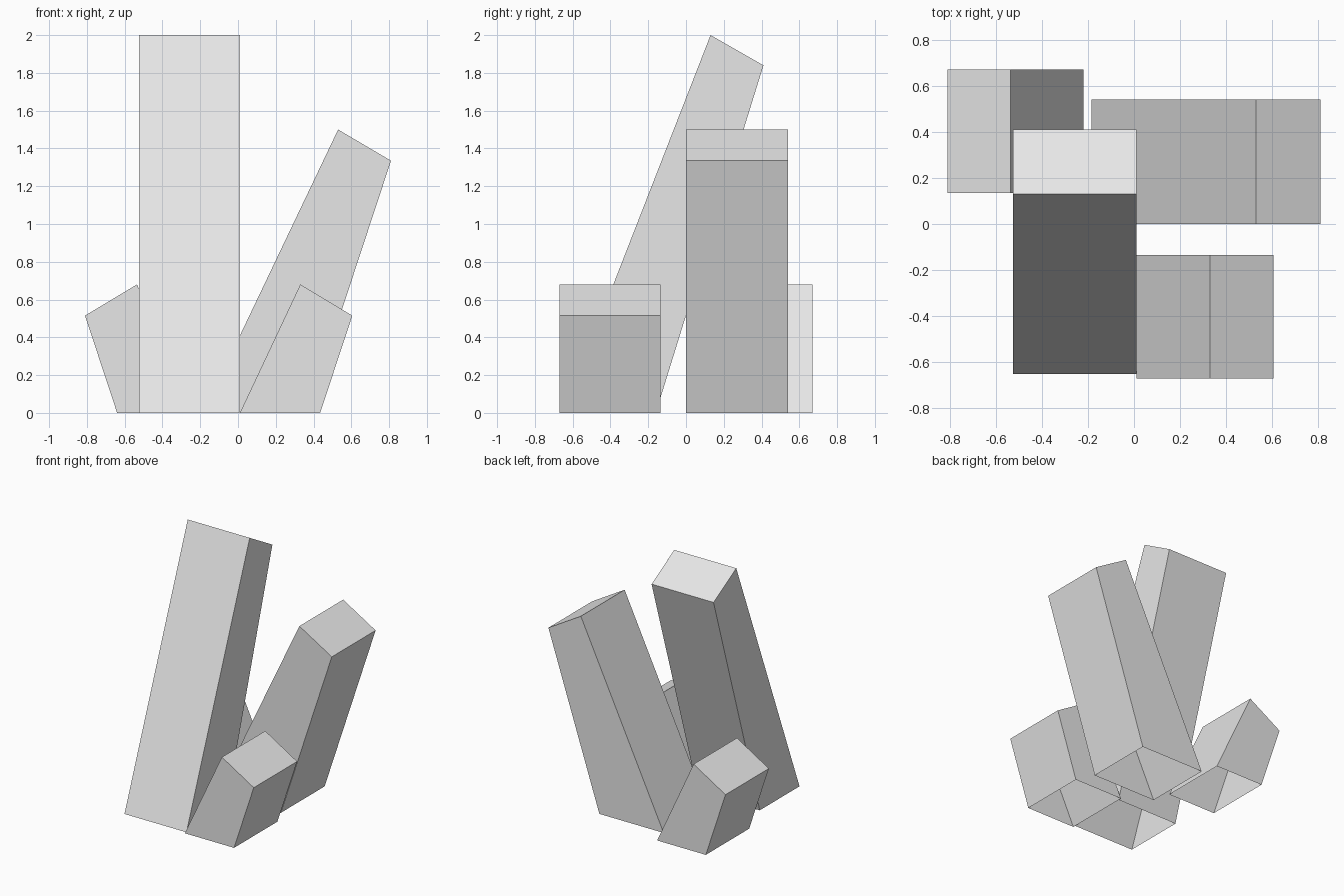
import bpy, bmesh
from mathutils import Vector

cube = bpy.data.objects.get("Cube")
if cube:
    bpy.data.objects.remove(cube, do_unlink=True)

# Single plain stone colour
stone = bpy.data.materials.new("pale_grey_stone")
stone.use_nodes = True
grey = (0.8, 0.8, 0.8, 1.0)
stone.diffuse_color = grey
stone.node_tree.nodes["Principled BSDF"].inputs["Base Color"].default_value = grey


def crystal(name, profile, side, lean):
    """Leaning four-sided shard with a slanted cap and an open foot.
    profile: (distance along lean, height) from upper foot, over the tip, to lower foot.
    side: the two positions across the lean direction."""
    along = Vector(lean)
    across = Vector((abs(along.y), abs(along.x), 0))
    bm = bmesh.new()
    near, far = [[bm.verts.new(along * d + across * s + Vector((0, 0, z)))
                  for d, z in profile] for s in side]
    bm.faces.new(near)
    bm.faces.new(far[::-1])
    # Upper side, cap and under side; the foot stays open
    for i in range(len(profile) - 1):
        bm.faces.new((near[i + 1], near[i], far[i], far[i + 1]))
    bmesh.ops.recalc_face_normals(bm, faces=bm.faces)
    mesh = bpy.data.meshes.new(name)
    bm.to_mesh(mesh)
    bm.free()
    mesh.materials.append(stone)
    obj = bpy.data.objects.new(name, mesh)
    bpy.context.collection.objects.link(obj)
    return obj


# Tall shard leaning backwards
crystal("tall_crystal", [(-0.65, 0), (0.13, 2), (0.41, 1.84), (-0.16, 0)],
        (-0.525, 0.01), (0, 1, 0))
# Medium shard leaning to the left
crystal("medium_crystal", [(-0.185, 0), (0.53, 1.5), (0.81, 1.335), (0.37, 0)],
        (0, 0.54), (1, 0, 0))
# Two short shards leaning opposite ways
crystal("small_front_crystal", [(0.01, 0), (0.33, 0.68), (0.605, 0.515), (0.435, 0)],
        (-0.67, -0.135), (1, 0, 0))
crystal("small_back_crystal", [(0.22, 0), (0.535, 0.68), (0.81, 0.515), (0.64, 0)],
        (0.135, 0.67), (-1, 0, 0))
